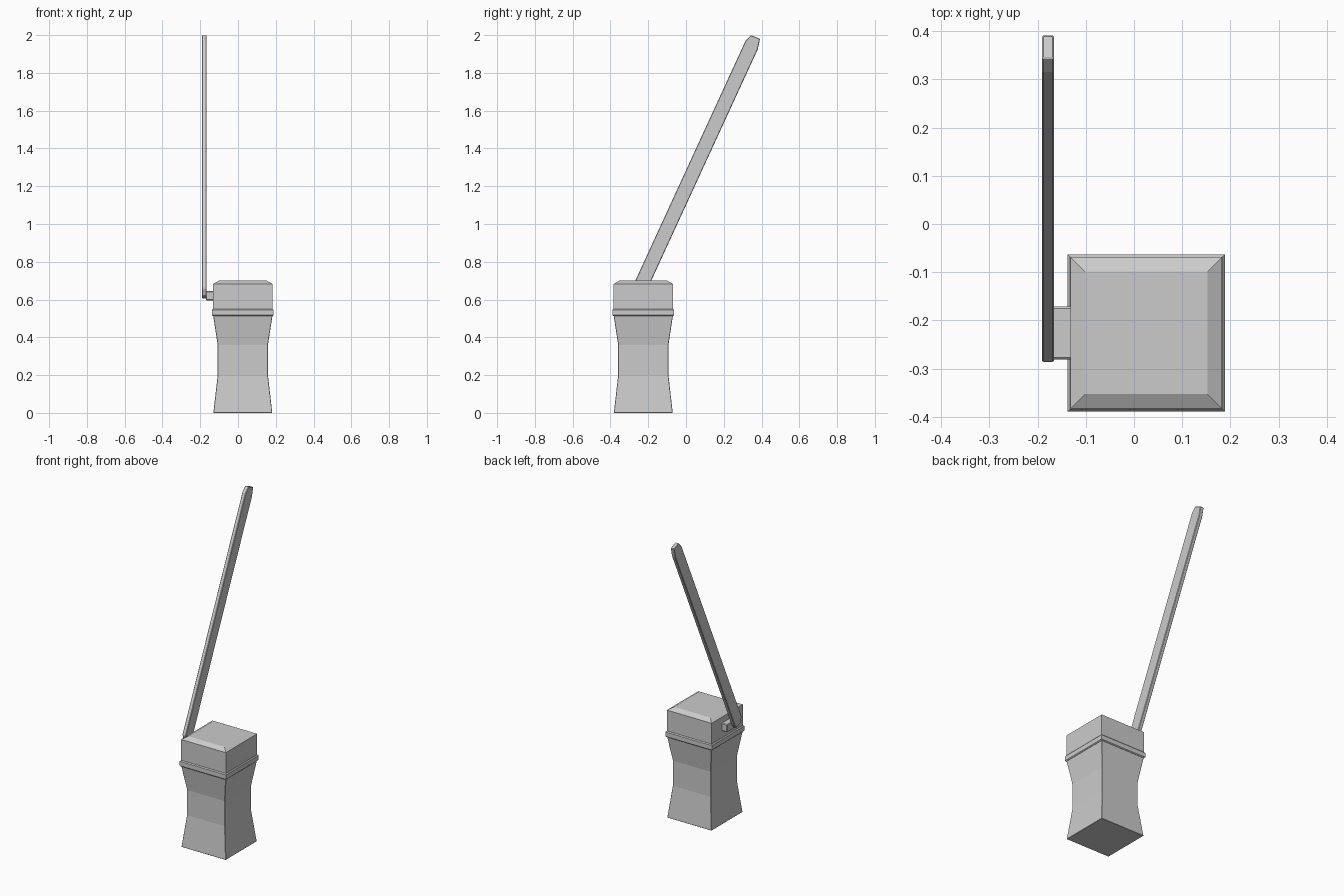
import bpy, bmesh

if "Cube" in bpy.data.objects:
    bpy.data.objects.remove(bpy.data.objects["Cube"])

CX, CY = 0.0255, -0.226


def make_object(name, bm, bevel=0.0):
    bmesh.ops.recalc_face_normals(bm, faces=bm.faces)
    mesh = bpy.data.meshes.new(name)
    bm.to_mesh(mesh)
    bm.free()
    obj = bpy.data.objects.new(name, mesh)
    bpy.context.collection.objects.link(obj)
    if bevel:
        mod = obj.modifiers.new("edge_bevel", 'BEVEL')
        mod.width = bevel
        mod.segments = 1
        mod.limit_method = 'ANGLE'
        mod.angle_limit = 0.7
    return obj


def square_loft(name, profile, bevel=0.0):
    """Stack square rings given as (half width, z)."""
    bm = bmesh.new()
    rings = [[bm.verts.new((CX + sx * h, CY + sy * h, z))
              for sx, sy in ((-1, -1), (1, -1), (1, 1), (-1, 1))]
             for h, z in profile]
    for a, b in zip(rings, rings[1:]):
        for i in range(4):
            j = (i + 1) % 4
            bm.faces.new((a[i], a[j], b[j], b[i]))
    bm.faces.new(rings[0][::-1])
    bm.faces.new(rings[-1])
    return make_object(name, bm, bevel)


def side_prism(name, outline, x0, x1, bevel=0.0):
    """Extrude a (y, z) outline along x."""
    bm = bmesh.new()
    face = bm.faces.new([bm.verts.new((x0, y, z)) for y, z in outline])
    ext = bmesh.ops.extrude_face_region(bm, geom=[face])
    moved = [v for v in ext["geom"] if isinstance(v, bmesh.types.BMVert)]
    bmesh.ops.translate(bm, verts=moved, vec=(x1 - x0, 0, 0))
    return make_object(name, bm, bevel)


# Waisted pedestal
square_loft("pedestal", [(0.156, 0.0), (0.133, 0.20), (0.133, 0.36),
                         (0.157, 0.515)], 0.002)

# Projecting collar
square_loft("collar", [(0.158, 0.512), (0.163, 0.517), (0.163, 0.545),
                       (0.158, 0.551)])

# Cap with sloped top edges
square_loft("cap", [(0.157, 0.548), (0.157, 0.683), (0.127, 0.70)])

# Pivot block between cap and arm
side_prism("pivot", [(-0.281, 0.596), (-0.171, 0.596),
                     (-0.171, 0.645), (-0.281, 0.645)], -0.17, -0.128, 0.004)

# Tilted barrier arm with clipped ends
side_prism("arm", [(-0.287, 0.66), (-0.275, 0.622), (-0.234, 0.605),
                   (-0.217, 0.628), (0.380, 1.925), (0.392, 1.98),
                   (0.344, 2.0), (0.315, 1.970)], -0.191, -0.166, 0.003)
